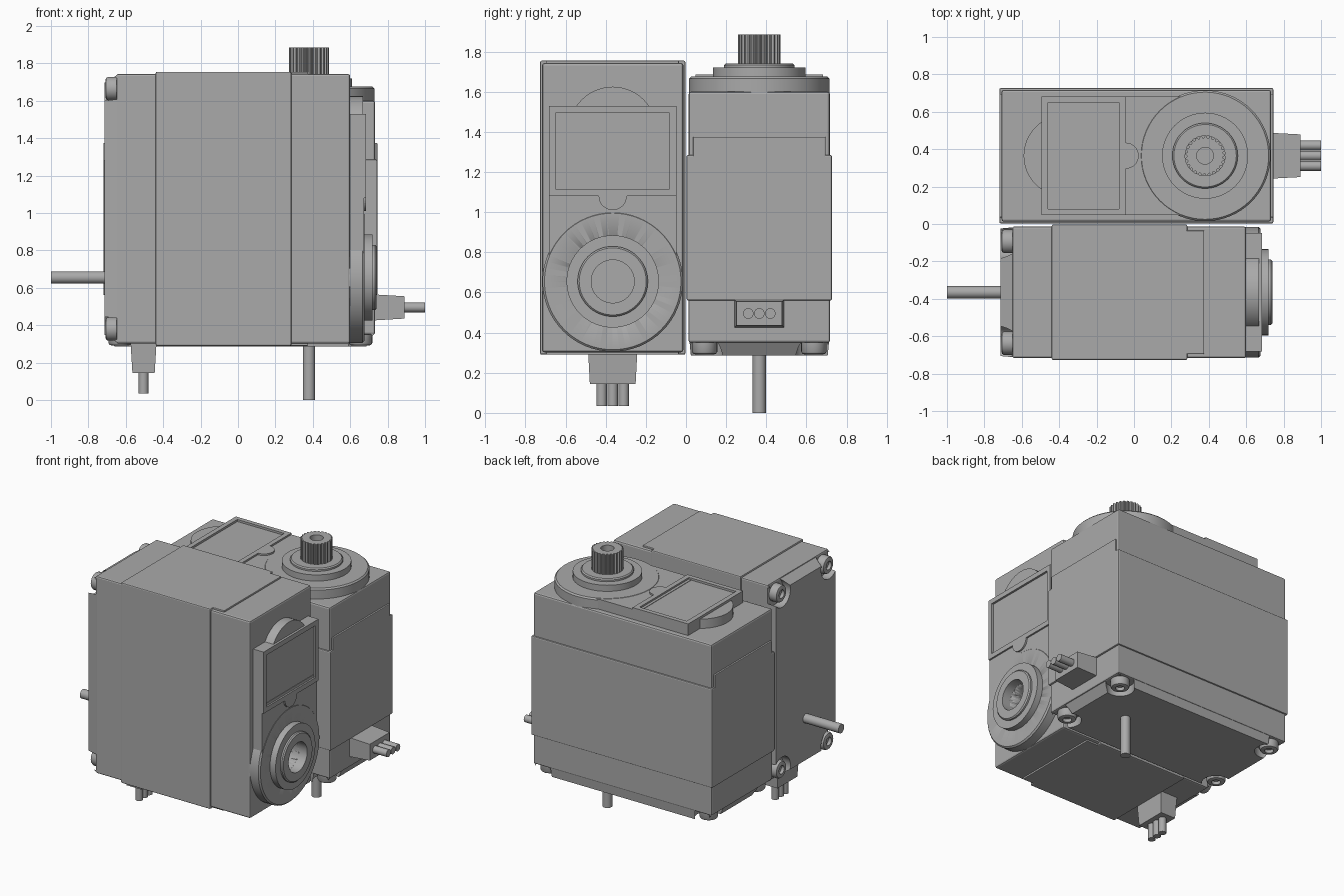
import bpy, bmesh, math
from mathutils import Matrix, Vector

if "Cube" in bpy.data.objects:
    bpy.data.objects.remove(bpy.data.objects["Cube"], do_unlink=True)

grey = bpy.data.materials.new("plain grey")
grey.use_nodes = True
grey.diffuse_color = (0.4, 0.4, 0.4, 1)
grey.node_tree.nodes["Principled BSDF"].inputs["Base Color"].default_value = (0.4, 0.4, 0.4, 1)


def finish(name, bm, smooth=False):
    """Turn a bmesh into a named grey object."""
    bmesh.ops.remove_doubles(bm, verts=bm.verts, dist=1e-5)
    bmesh.ops.recalc_face_normals(bm, faces=bm.faces)
    mesh = bpy.data.meshes.new(name)
    bm.to_mesh(mesh)
    bm.free()
    mesh.materials.append(grey)
    ob = bpy.data.objects.new(name, mesh)
    bpy.context.collection.objects.link(ob)
    if smooth:
        select(ob)
        bpy.ops.object.shade_smooth_by_angle(angle=math.radians(35))
    return ob


def select(ob):
    bpy.ops.object.select_all(action='DESELECT')
    ob.select_set(True)
    bpy.context.view_layer.objects.active = ob


def box(name, x, y, z, bevel=0.0, taper=None):
    """Box from ranges; taper(v) may move each vertex."""
    bm = bmesh.new()
    bmesh.ops.create_cube(bm, size=1)
    for v in bm.verts:
        v.co = Vector([r[0] if c < 0 else r[1] for c, r in zip(v.co, (x, y, z))])
        if taper:
            taper(v.co)
    if bevel:
        bmesh.ops.bevel(bm, geom=bm.edges[:], offset=bevel, segments=2,
                        profile=0.5, affect='EDGES')
    return finish(name, bm)


def lathe(name, profile, x=0, y=0, steps=64):
    """Revolve (radius, height) points about an upright axis."""
    bm = bmesh.new()
    vs = [bm.verts.new((r, 0, z)) for r, z in profile]
    edges = [bm.edges.new(p) for p in zip(vs, vs[1:])]
    bmesh.ops.spin(bm, geom=vs + edges, cent=(0, 0, 0), axis=(0, 0, 1),
                   angle=math.tau, steps=steps, use_duplicate=False)
    bmesh.ops.translate(bm, verts=bm.verts, vec=(x, y, 0))
    return finish(name, bm, True)


def rod(name, r, z, x=0, y=0, steps=32):
    return lathe(name, [(0, z[0]), (r, z[0]), (r, z[1]), (0, z[1])], x, y, steps)


def prism(name, outline, z0, z1):
    """Extrude a flat outline upward."""
    bm = bmesh.new()
    face = bm.faces.new([bm.verts.new((px, py, z0)) for px, py in outline])
    up = bmesh.ops.extrude_face_region(bm, geom=[face])["geom"]
    bmesh.ops.translate(bm, vec=(0, 0, z1 - z0),
                        verts=[g for g in up if isinstance(g, bmesh.types.BMVert)])
    return finish(name, bm)


def cut(target, cutter):
    mod = target.modifiers.new("cut", 'BOOLEAN')
    mod.operation, mod.solver, mod.object = 'DIFFERENCE', 'EXACT', cutter
    select(target)
    bpy.ops.object.modifier_apply(modifier=mod.name)
    bpy.data.objects.remove(cutter, do_unlink=True)


AXIS = 0.38     # output shaft position along the case
HOLE = 0.107    # output bore radius


def build_servo(side, matrix, with_spline):
    parts = []

    # Case: lower cap, wider middle, upper cap
    lower = box("lower_case", (-0.708, 0.733), (-0.352, 0.352), (0.35, 0.57), 0.01)
    middle = box("middle_case", (-0.72, 0.745), (-0.362, 0.362), (0.56, 1.285), 0.008)
    band = box("middle_case_end_tabs", (-0.72, 0.745), (-0.33, 0.33), (1.2, 1.375), 0.004)
    upper = box("upper_case", (-0.708, 0.733), (-0.352, 0.352), (1.27, 1.6), 0.012)

    # Bottom plate with sloped ends and corner screw pockets
    def slope(co):
        if co.z < 0.3:
            co.x += 0.045 if co.x < 0 else -0.045
            co.y *= 0.98
    bottom = box("bottom_plate", (-0.706, 0.731), (-0.348, 0.348), (0.287, 0.36), 0, slope)
    for sx in (-0.63, 0.655):
        for sy in (-0.272, 0.272):
            cut(bottom, rod("pocket_cutter", 0.095, (0.2, 0.352), sx, sy))
            parts.append(lathe("case_screw", [
                (0, 0.36), (0.063, 0.36), (0.063, 0.305), (0.057, 0.295), (0.045, 0.291),
                (0.03, 0.291), (0.03, 0.315), (0, 0.315)], sx, sy, 24))

    # Raised top: round boss, bridge plate, lid with recess and tabs
    boss = lathe("round_boss", [(0, 1.58), (0.35, 1.58), (0.35, 1.665),
                                (0.34, 1.675), (0, 1.675)], AXIS)
    bridge = box("bridge_plate", (-0.1, 0.26), (-0.317, 0.317), (1.59, 1.673))
    tab = rod("lid_round_tab", 0.218, (1.59, 1.668), -0.372, 0, 48)
    arc = [(-0.045 + 0.07 * math.cos(a), 0.07 * math.sin(a))
           for a in [math.pi * (i / 16 - 0.5) for i in range(17)]]
    lid = prism("lid", [(-0.495, -0.317), (-0.045, -0.317), *arc,
                        (-0.045, 0.317), (-0.495, 0.317)], 1.59, 1.685)
    cut(lid, box("recess_cutter", (-0.46, -0.08), (-0.284, 0.284), (1.67, 1.8)))

    # Stepped output collar
    collar = lathe("output_collar", [
        (HOLE, 1.6), (0.23, 1.6), (0.23, 1.72), (0.175, 1.72), (0.175, 1.732),
        (0.167, 1.74), (HOLE, 1.74), (HOLE, 1.6)], AXIS)
    if with_spline:
        count = 25
        rim = []
        for i in range(count * 4):
            r = HOLE if i % 4 < 2 else 0.096
            a = math.tau * i / (count * 4)
            rim.append((AXIS + r * math.cos(a), r * math.sin(a)))
        spline = prism("output_spline", rim, 1.6, 1.885)
        cut(spline, rod("spline_bore_cutter", 0.045, (1.72, 2), AXIS))
        parts.append(spline)
    else:
        for solid in (boss, upper):
            cut(solid, rod("bore_cutter", HOLE, (1.42, 2), AXIS, 0, 64))

    # Rear shaft
    parts.append(rod("lower_shaft", 0.033, (0, 0.3), AXIS))

    # Cable strain relief and three wires
    def narrow(co):
        if co.x > 0.8:
            co.y *= 0.92
            co.z = 0.495 + (co.z - 0.495) * 0.84
    parts.append(box("cable_grommet", (0.7, 0.89), (-0.124, 0.124), (0.424, 0.566), 0, narrow))
    for wy in (-0.055, 0, 0.055):
        wire = rod("cable_wire", 0.026, (0.87, 1.0))
        wire.data.transform(Matrix.Translation((0, wy, 0.495))
                            @ Matrix.Rotation(math.pi / 2, 4, 'Y'))
        parts.append(wire)

    parts += [lower, middle, band, upper, bottom, boss, bridge, tab, lid, collar]
    for p in parts:
        p.name = side + "_" + p.name
        p.data.transform(matrix)


# Upright unit at the back, and the same unit turned on its end in front
build_servo("rear", Matrix.Translation((0, 0.365, 0)), True)
build_servo("front", Matrix.Translation((-1.0, -0.365, 1.035))
            @ Matrix.Rotation(math.pi / 2, 4, 'Y'), False)
